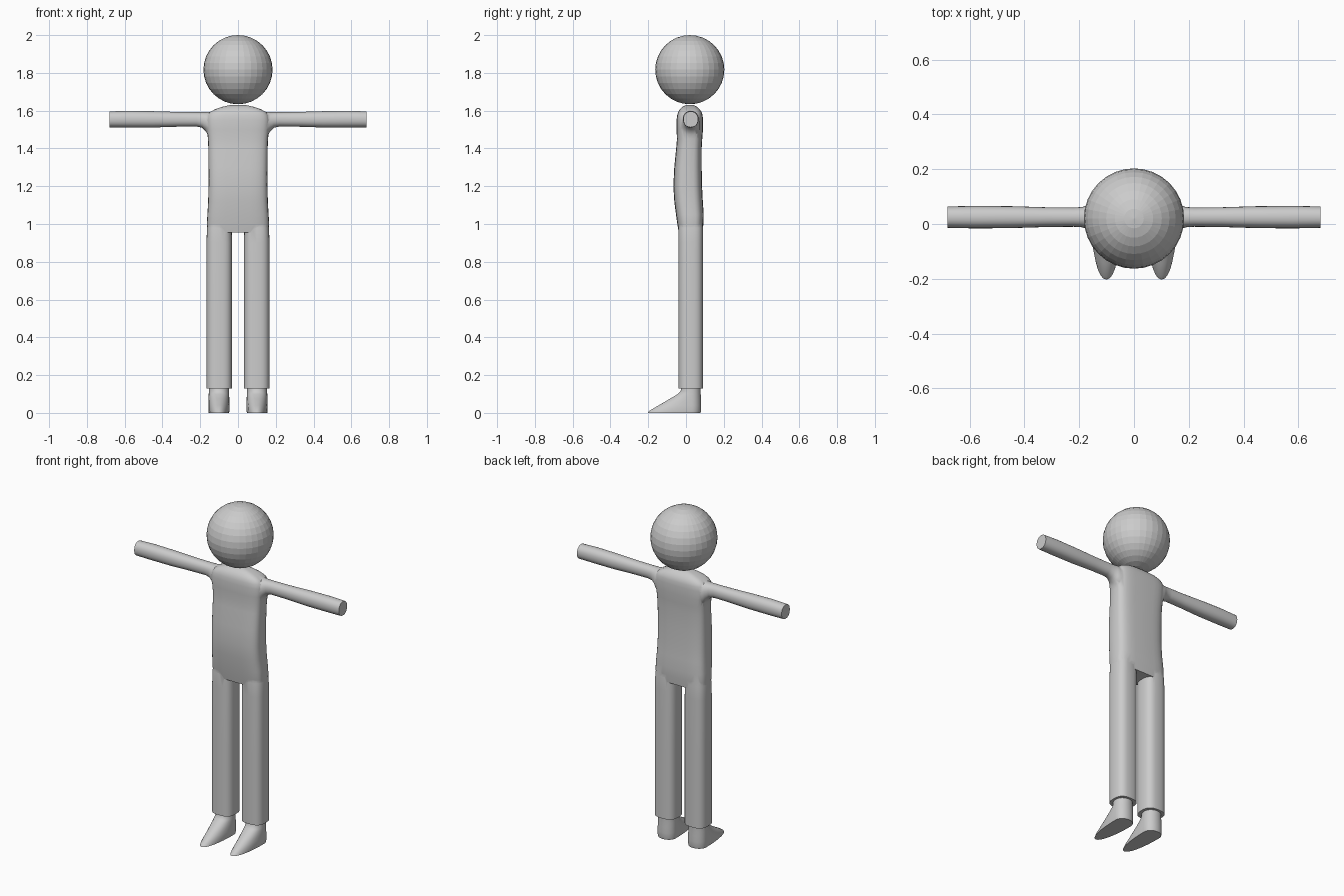
import bpy, bmesh, math

if "Cube" in bpy.data.objects:
    bpy.data.objects.remove(bpy.data.objects["Cube"])

grey = bpy.data.materials.new("plain grey")
grey.diffuse_color = (0.6, 0.6, 0.6, 1)
grey.use_nodes = True
grey.node_tree.nodes["Principled BSDF"].inputs["Base Color"].default_value = grey.diffuse_color


def superellipse(hx, hy, power, n=32):
    """Rounded-box outline; power 2 is an ellipse, higher is squarer."""
    pts = []
    for i in range(n):
        a = 2 * math.pi * i / n
        c, s = math.cos(a), math.sin(a)
        pts.append((hx * math.copysign(abs(c) ** (2 / power), c),
                    hy * math.copysign(abs(s) ** (2 / power), s)))
    return pts


def loft(name, rings):
    """Closed skin through rings of points."""
    bm = bmesh.new()
    loops = [[bm.verts.new(p) for p in r] for r in rings]
    n = len(loops[0])
    for a, b in zip(loops, loops[1:]):
        for i in range(n):
            j = (i + 1) % n
            bm.faces.new((a[i], a[j], b[j], b[i]))
    bm.faces.new(loops[0])
    bm.faces.new(loops[-1])
    bmesh.ops.recalc_face_normals(bm, faces=bm.faces)
    me = bpy.data.meshes.new(name)
    bm.to_mesh(me)
    bm.free()
    me.materials.append(grey)
    ob = bpy.data.objects.new(name, me)
    bpy.context.collection.objects.link(ob)
    return ob


def activate(ob):
    bpy.ops.object.select_all(action='DESELECT')
    ob.select_set(True)
    bpy.context.view_layer.objects.active = ob


def smooth(ob, deg):
    activate(ob)
    bpy.ops.object.shade_smooth_by_angle(angle=math.radians(deg))


# Torso: (z, half width, front y, back y)
torso = [(0.955, 0.158, -0.038, 0.088), (1.0, 0.165, -0.046, 0.092),
         (1.05, 0.162, -0.053, 0.094), (1.12, 0.158, -0.062, 0.089),
         (1.2, 0.156, -0.067, 0.085), (1.3, 0.156, -0.062, 0.083),
         (1.4, 0.157, -0.052, 0.083), (1.45, 0.159, -0.048, 0.086),
         (1.5, 0.164, -0.05, 0.09), (1.55, 0.168, -0.05, 0.09),
         (1.575, 0.162, -0.047, 0.088), (1.592, 0.15, -0.042, 0.083),
         (1.607, 0.122, -0.033, 0.073), (1.62, 0.085, -0.019, 0.059),
         (1.63, 0.04, 0.0, 0.04)]
body = loft("body", [[(x, y + (f + b) / 2, z) for x, y in superellipse(w, (b - f) / 2, 3.6)]
                     for z, w, f, b in torso])

# Legs: (z, half width, half depth, centre x)
leg = [(0.13, 0.068, 0.066, 0.099), (0.2, 0.068, 0.066, 0.099),
       (0.55, 0.068, 0.066, 0.099), (0.9, 0.068, 0.066, 0.099),
       (0.98, 0.065, 0.065, 0.099), (1.06, 0.055, 0.055, 0.095)]
# Arms: (x, half depth, half height, centre z)
arm = [(0.1, 0.05, 0.066, 1.525), (0.155, 0.05, 0.066, 1.528),
       (0.17, 0.043, 0.051, 1.541), (0.19, 0.037, 0.041, 1.551),
       (0.22, 0.035, 0.038, 1.554), (0.32, 0.036, 0.039, 1.554),
       (0.45, 0.04, 0.043, 1.554), (0.58, 0.041, 0.044, 1.555),
       (0.68, 0.039, 0.042, 1.554)]
limbs = []
for s in (-1, 1):
    limbs.append(loft("leg", [[(s * cx + x, 0.025 + y, z) for x, y in superellipse(w, d, 2.8)]
                              for z, w, d, cx in leg]))
    limbs.append(loft("arm", [[(s * x, 0.025 + y, cz + z) for y, z in superellipse(d, h, 2.2, 24)]
                              for x, d, h, cz in arm]))

# Merge limbs into the body as one skin
for limb in limbs:
    activate(body)
    mod = body.modifiers.new("union", 'BOOLEAN')
    mod.operation, mod.solver, mod.object = 'UNION', 'EXACT', limb
    bpy.ops.object.modifier_apply(modifier=mod.name)
    bpy.data.objects.remove(limb)
smooth(body, 50)

# Feet: stacked teardrop outlines (z, half width, toe y, heel y)
foot = [(0.0, 0.054, -0.203, 0.077), (0.012, 0.056, -0.192, 0.08),
        (0.04, 0.056, -0.145, 0.08), (0.075, 0.055, -0.085, 0.079),
        (0.1, 0.054, -0.043, 0.078), (0.115, 0.053, -0.028, 0.078),
        (0.14, 0.053, -0.026, 0.078)]
for s, side in ((-1, "left"), (1, "right")):
    rings = []
    for z, w, toe, heel in foot:
        rings.append([(s * 0.101 + x, 0.028 + y * (heel - 0.028 if y > 0 else 0.028 - toe), z)
                      for x, y in superellipse(w, 1, 2.1)])
    smooth(loft("foot_" + side, rings), 50)

# Head: faceted ball
bpy.ops.mesh.primitive_uv_sphere_add(segments=32, ring_count=16, radius=0.183,
                                     location=(0, 0.02, 1.817))
head = bpy.context.object
head.name = "head"
head.data.materials.append(grey)
